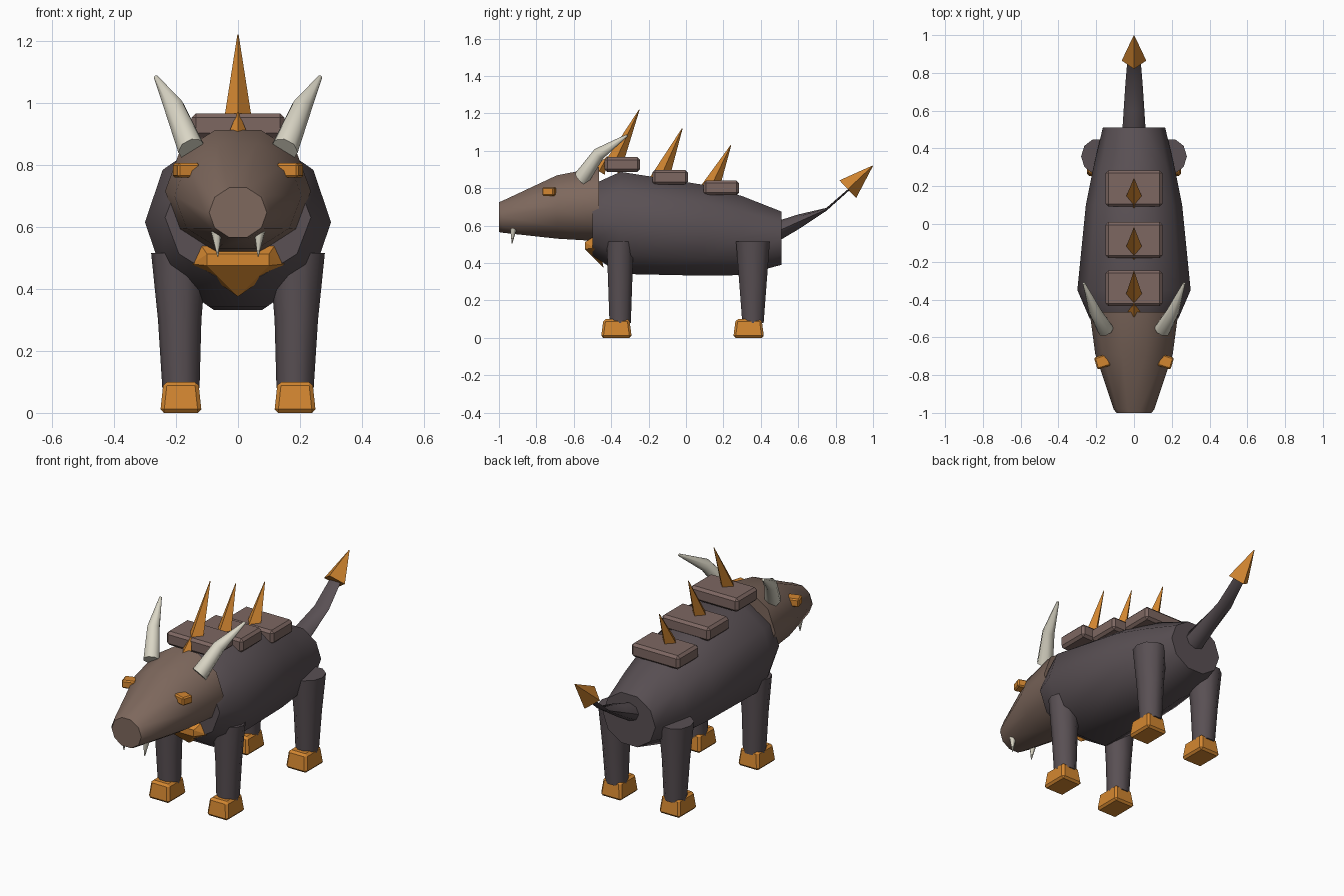
import bpy, bmesh, math
from mathutils import Vector, Matrix

cube = bpy.data.objects.get("Cube")
if cube:
    bpy.data.objects.remove(cube, do_unlink=True)


def material(name, rgb):
    m = bpy.data.materials.new(name)
    m.use_nodes = True
    m.diffuse_color = (*rgb, 1)
    m.node_tree.nodes["Principled BSDF"].inputs["Base Color"].default_value = (*rgb, 1)
    return m


HIDE = material("dark hide", (0.10, 0.08, 0.088))
FACE = material("brown face", (0.21, 0.14, 0.11))
PLATE = material("plate brown", (0.205, 0.135, 0.12))
ORANGE = material("orange", (0.65, 0.24, 0.03))
IVORY = material("ivory", (0.70, 0.67, 0.56))


def finish(name, bm, mat, smooth=0):
    bmesh.ops.recalc_face_normals(bm, faces=bm.faces)
    mesh = bpy.data.meshes.new(name)
    bm.to_mesh(mesh)
    bm.free()
    mesh.materials.append(mat)
    ob = bpy.data.objects.new(name, mesh)
    bpy.context.collection.objects.link(ob)
    if smooth:
        bpy.ops.object.select_all(action="DESELECT")
        ob.select_set(True)
        bpy.context.view_layer.objects.active = ob
        bpy.ops.object.shade_smooth_by_angle(angle=math.radians(smooth))
    return ob


def loft(name, rings, mat, axis, sides=10, smooth=50):
    """Skin elliptical rings (centre, radius a, radius b) across an axis."""
    bm = bmesh.new()
    axis = Vector(axis).normalized()
    v = Vector((1, 0, 0)).cross(axis).normalized()
    u = axis.cross(v)
    loops = []
    for c, a, b in rings:
        angles = [math.tau * k / sides for k in range(sides)]
        loops.append([bm.verts.new(Vector(c) + u * a * math.cos(t) + v * b * math.sin(t))
                      for t in angles])
    for p, q in zip(loops, loops[1:]):
        for k in range(sides):
            n = (k + 1) % sides
            bm.faces.new((p[k], p[n], q[n], q[k]))
    bm.faces.new(loops[0])
    bm.faces.new(loops[-1])
    return finish(name, bm, mat, smooth)


def spike(name, base, tip, radius, mat, sides=4, smooth=0):
    base, tip = Vector(base), Vector(tip)
    d = tip - base
    bm = bmesh.new()
    bmesh.ops.create_cone(bm, cap_ends=True, segments=sides, radius1=radius,
                          radius2=0.002, depth=d.length)
    turn = d.to_track_quat("Z", "Y").to_matrix().to_4x4()
    bm.transform(Matrix.Translation((base + tip) / 2) @ turn)
    return finish(name, bm, mat, smooth)


def block(name, centre, size, mat, bevel, taper=1, turn=0):
    bm = bmesh.new()
    bmesh.ops.create_cube(bm, size=1)
    for vert in bm.verts:
        k = taper if vert.co.z > 0 else 1
        vert.co = Vector((vert.co.x * size[0] * k, vert.co.y * size[1] * k, vert.co.z * size[2]))
    bmesh.ops.bevel(bm, geom=bm.edges[:], offset=bevel, segments=1, affect="EDGES")
    bm.transform(Matrix.Translation(centre) @ Matrix.Rotation(turn, 4, "Z"))
    return finish(name, bm, mat)


def along_y(rows):
    return [((0, y, z), rx, rz) for y, z, rx, rz in rows]


Y, Z = (0, 1, 0), (0, 0, 1)

# Body, head and flattened tail
loft("body", along_y([(-0.50, 0.63, 0.235, 0.20), (-0.35, 0.615, 0.30, 0.287),
                      (0.1, 0.575, 0.255, 0.255), (0.3, 0.547, 0.215, 0.222),
                      (0.51, 0.533, 0.165, 0.15)]), HIDE, Y)
loft("head", along_y([(-0.465, 0.715, 0.235, 0.208), (-0.69, 0.70, 0.205, 0.178),
                      (-0.98, 0.648, 0.108, 0.09), (-1.0, 0.646, 0.093, 0.084)]), FACE, Y)
loft("tail", along_y([(0.49, 0.57, 0.062, 0.055), (0.6, 0.62, 0.055, 0.04),
                      (0.75, 0.687, 0.045, 0.008), (0.89, 0.81, 0.033, 0.006)]), HIDE, Y, 8)
spike("tail_tip", (0, 0.865, 0.795), (0, 0.998, 0.92), 0.065, ORANGE)

# Chest guard, a faceted wedge
bm = bmesh.new()
for x, y, z in [(0.125, -0.48, 0.55), (0.15, -0.49, 0.48), (0.1, -0.54, 0.512),
                (0.1, -0.54, 0.475), (0, -0.44, 0.375)]:
    for s in ((1, -1) if x else (1,)):
        bm.verts.new((x * s, y, z))
bmesh.ops.convex_hull(bm, input=bm.verts)
finish("chest_guard", bm, ORANGE)

# Back plates with a swept spike on each
for i, (y, z, base, tip) in enumerate([
        (-0.34, 0.927, (-0.40, 0.90), (-0.25, 1.22)),
        (-0.085, 0.859, (-0.147, 0.835), (-0.02, 1.12)),
        (0.188, 0.802, (0.122, 0.785), (0.24, 1.03))], 1):
    block(f"back_plate_{i}", (0, y, z), (0.30, 0.19, 0.078), PLATE, 0.014)
    spike(f"back_spike_{i}", (0, *base), (0, *tip), 0.052, ORANGE)
spike("nape_spike", (0, -0.465, 0.89), (0, -0.42, 0.97), 0.035, ORANGE)

for s, side in ((1, "left"), (-1, "right")):
    # Legs and hooves
    for place, y, hoof_y, top in (("front", -0.352, -0.372, 0.076), ("hind", 0.358, 0.335, 0.095)):
        loft(f"{place}_{side}_leg", [((s * 0.184, y, 0.08), 0.06, 0.06),
                                    ((s * 0.188, y, 0.3), 0.07, (0.06 + top) / 2),
                                    ((s * 0.19, y, 0.515), 0.09, top)], HIDE, Z)
        block(f"{place}_{side}_hoof", (s * 0.184, hoof_y, 0.05), (0.134, 0.165, 0.1),
              ORANGE, 0.012, taper=0.84)
    # Horns, eyes and fangs
    horn = [((s * 0.15, -0.56, 0.85), 0.045, 0.045), ((s * 0.205, -0.465, 0.985), 0.034, 0.034),
            ((s * 0.265, -0.315, 1.083), 0.007, 0.007)]
    loft(f"{side}_horn", horn, IVORY, Vector(horn[-1][0]) - Vector(horn[0][0]), 8)
    block(f"{side}_eye", (s * 0.167, -0.728, 0.782), (0.075, 0.065, 0.046), ORANGE, 0.007,
          turn=-0.3 * s)
    spike(f"{side}_fang", (s * 0.07, -0.922, 0.59), (s * 0.065, -0.93, 0.505), 0.019, IVORY, 8, 50)
